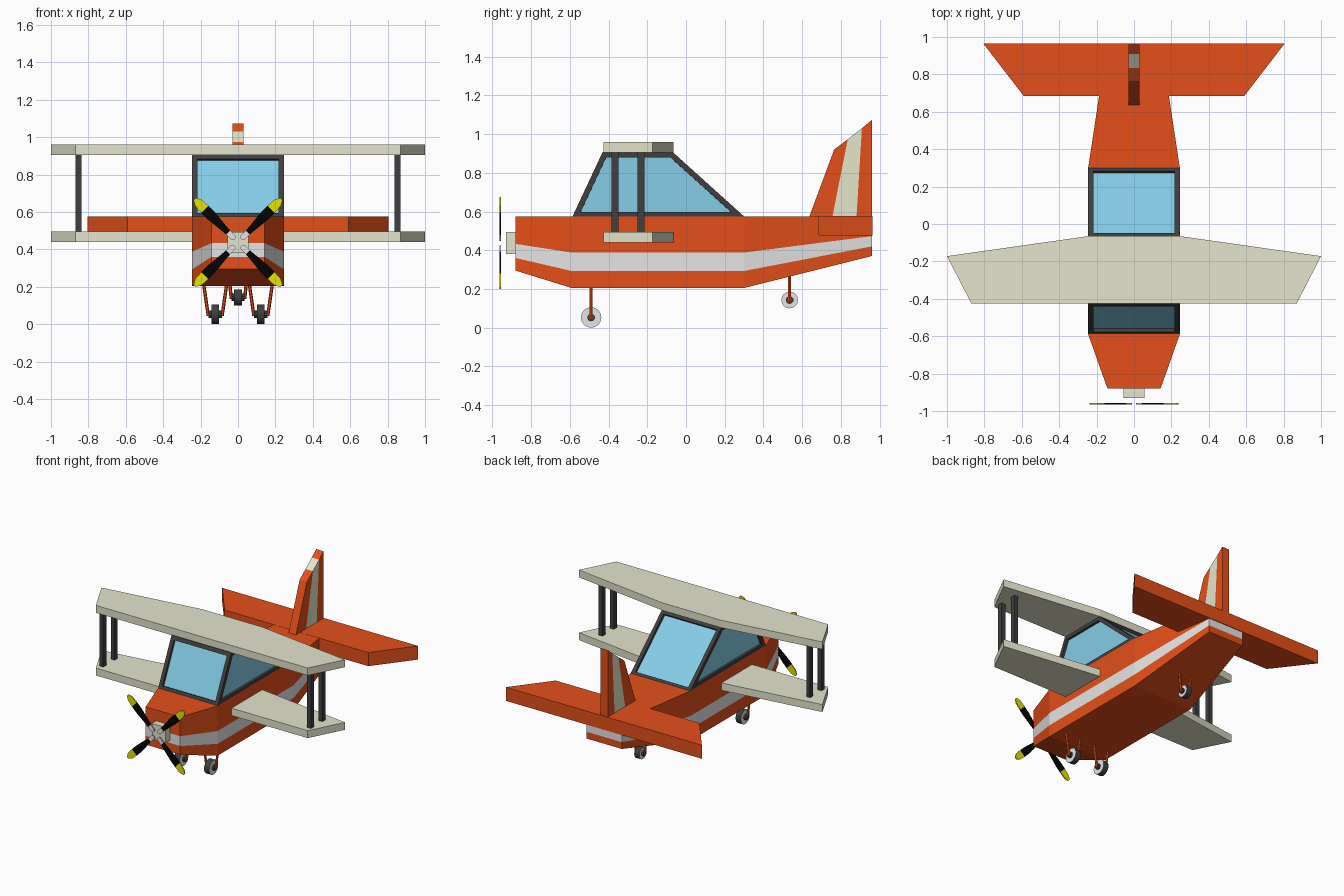
import bpy, bmesh, math
from mathutils import Vector, Matrix

if "Cube" in bpy.data.objects:
    bpy.data.objects.remove(bpy.data.objects["Cube"])


def mat(name, r, g, b):
    m = bpy.data.materials.new(name)
    m.diffuse_color = (r, g, b, 1)
    m.use_nodes = True
    m.node_tree.nodes["Principled BSDF"].inputs["Base Color"].default_value = m.diffuse_color
    return m


ORANGE = mat("orange paint", 0.78, 0.08, 0.01)
CREAM = mat("cream paint", 0.78, 0.78, 0.61)
GREY = mat("light grey", 0.78, 0.78, 0.78)
GLASS = mat("blue glass", 0.235, 0.61, 0.80)
DARK = mat("dark grey", 0.05, 0.05, 0.05)
BLACK = mat("black", 0.001, 0.001, 0.001)
YELLOW = mat("yellow", 0.78, 0.78, 0.0)


def finish(name, bm, mats):
    bmesh.ops.recalc_face_normals(bm, faces=bm.faces)
    me = bpy.data.meshes.new(name)
    bm.to_mesh(me)
    bm.free()
    for m in mats:
        me.materials.append(m)
    ob = bpy.data.objects.new(name, me)
    bpy.context.collection.objects.link(ob)
    return ob


def loft(name, rings, mats, side_mat=lambda i, k: 0, caps=True):
    """Skin closed rings of points; side_mat(ring, segment) gives the material."""
    bm = bmesh.new()
    vs = [[bm.verts.new(p) for p in ring] for ring in rings]
    n = len(rings[0])
    for i in range(len(vs) - 1):
        for k in range(n):
            j = (k + 1) % n
            f = bm.faces.new((vs[i][k], vs[i][j], vs[i + 1][j], vs[i + 1][k]))
            f.material_index = side_mat(i, k)
    if caps:
        bm.faces.new(vs[0])
        bm.faces.new(vs[-1]).material_index = side_mat(len(vs) - 2, 0)
    else:  # cap as horizontal bands, coloured like the sides
        for i in (0, -1):
            for k in range(n // 2 - 1):
                f = bm.faces.new((vs[i][k], vs[i][k + 1], vs[i][n - 2 - k], vs[i][n - 1 - k]))
                f.material_index = side_mat(i, k)
    return finish(name, bm, mats)


def slab(name, outline, z0, z1, m):
    return loft(name, [[(x, y, z) for x, y in outline] for z in (z0, z1)], [m])


def box(name, x, y, hx, hy, z0, z1, m):
    return slab(name, [(x - hx, y - hy), (x + hx, y - hy), (x + hx, y + hy), (x - hx, y + hy)],
                z0, z1, m)


def rod(name, a, b, r, mats, sides=8):
    """Cylinder from a to b; caps use the last material."""
    a, b = Vector(a), Vector(b)
    rot = (b - a).to_track_quat('Z', 'Y').to_matrix().to_4x4()
    bm = bmesh.new()
    bmesh.ops.create_cone(bm, cap_ends=True, segments=sides, radius1=r, radius2=r,
                          depth=(b - a).length,
                          matrix=Matrix.Translation((a + b) / 2) @ rot)
    for f in bm.faces:
        f.material_index = len(mats) - 1 if len(f.verts) > 4 else 0
    return finish(name, bm, mats)


# Fuselage: y, half width, then bottom, stripe low, stripe high, top
stations = [(-0.88, 0.142, 0.295, 0.36, 0.433, 0.575),
            (-0.59, 0.245, 0.205, 0.293, 0.388, 0.575),
            (0.30, 0.245, 0.205, 0.293, 0.388, 0.575),
            (0.96, 0.145, 0.37, 0.42, 0.473, 0.575)]
rings = [[(-w, y, z) for z in zs] + [(w, y, z) for z in reversed(zs)]
         for y, w, *zs in stations]
loft("fuselage", rings, [ORANGE, GREY], lambda i, k: int(k in (1, 5)), caps=False)

# Cabin with recessed windows on its four sides
bm = bmesh.new()
prof = [(-0.588, 0.57), (0.305, 0.57), (-0.07, 0.908), (-0.43, 0.908)]
sides = [[bm.verts.new((x, y, z)) for y, z in prof] for x in (-0.245, 0.245)]
for s in sides:
    bm.faces.new(s)
for k in range(4):
    j = (k + 1) % 4
    bm.faces.new((sides[0][k], sides[0][j], sides[1][j], sides[1][k]))
bmesh.ops.recalc_face_normals(bm, faces=bm.faces)
panes = [f for f in bm.faces if abs(f.normal.z) < 0.95]
for thick, depth in ((0.028, 0), (0.0005, -0.018)):
    bmesh.ops.inset_individual(bm, faces=panes, thickness=thick, depth=depth,
                               use_even_offset=True)
for f in panes:
    f.material_index = 1
finish("cabin", bm, [DARK, GLASS])

# Wings and square struts
wing = [(-0.87, -0.425), (0.87, -0.425), (1.0, -0.172),
        (0.245, -0.065), (-0.245, -0.065), (-1.0, -0.172)]
slab("upper_wing", wing, 0.905, 0.96, CREAM)
slab("lower_wing", wing, 0.44, 0.495, CREAM)
for x in (-0.853, 0.853):
    for y in (-0.367, -0.233):
        box("wing_strut", x, y, 0.016, 0.018, 0.49, 0.91, DARK)

# Tailplane and striped fin
slab("tailplane", [(-0.59, 0.685), (0.59, 0.685), (0.805, 0.964), (-0.805, 0.964)],
     0.475, 0.576, ORANGE)
fin = [(0.635, 0.765, 0.92), (0.755, 0.835, 0.973), (0.88, 0.908, 1.03), (0.96, 0.96, 1.073)]
loft("fin", [[(-0.03, b, 0.57), (0.03, b, 0.57), (0.03, t, z), (-0.03, t, z)]
             for b, t, z in fin], [ORANGE, CREAM], lambda i, k: int(i == 1))

# Propeller: square hub and four blades (radius, half width)
HUB_Z = 0.437
box("propeller_hub", 0, -0.902, 0.057, 0.027, HUB_Z - 0.057, HUB_Z + 0.057, CREAM)
blade = [(0.025, 0.008), (0.035, 0.015), (0.075, 0.015), (0.09, 0.016),
         (0.20, 0.027), (0.25, 0.027), (0.30, 0.024), (0.328, 0.008)]
for q in range(4):
    a = math.radians(45 + 90 * q)
    c, s = math.cos(a), math.sin(a)
    loft("propeller_blade",
         [[(r * c - u * s, y, HUB_Z + r * s + u * c)
           for u, y in ((-w, -0.964), (w, -0.964), (w, -0.956), (-w, -0.956))]
          for r, w in blade],
         [GREY, BLACK, YELLOW], lambda i, k: 0 if i < 2 else 1 if i < 5 else 2)


# Wheels with forks
def wheel(name, x, y, z, r, w, leg_top, spread_top, spread_low):
    rod(name + "_wheel", (x - w, y, z), (x + w, y, z), r, [DARK, GREY], 16)
    rod(name + "_axle", (x - spread_low, y, z), (x + spread_low, y, z), 0.02, [DARK], 10)
    for d in (-1, 1):
        rod(name + "_fork", (x + d * spread_top, y, leg_top),
            (x + d * spread_low, y, z - 0.008), 0.009, [ORANGE], 6)


for x in (-0.122, 0.122):
    wheel("front", x, -0.49, 0.053, 0.053, 0.021, 0.23, 0.064, 0.037)
wheel("rear", 0, 0.535, 0.143, 0.043, 0.021, 0.28, 0.05, 0.036)
